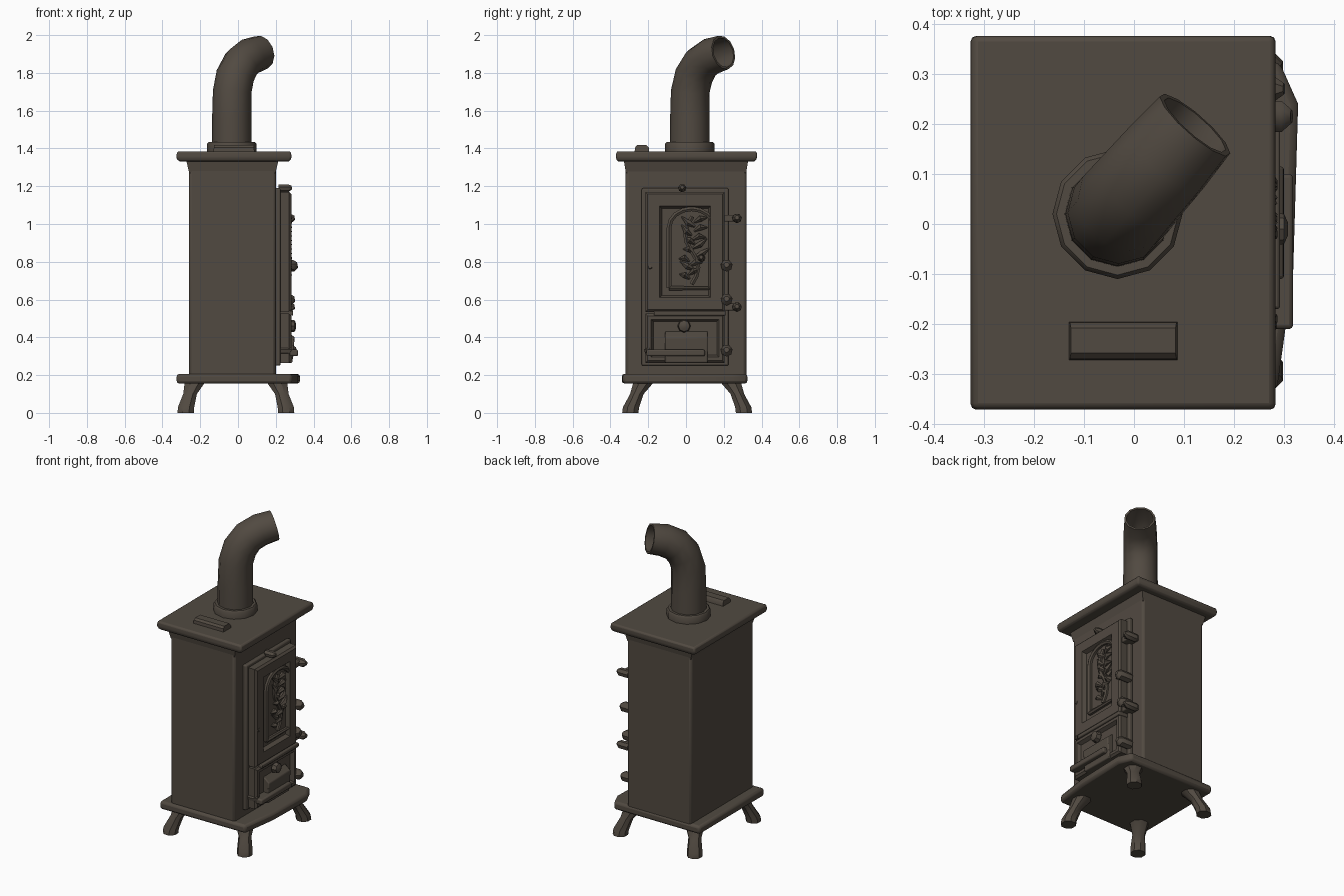
import bpy, bmesh, math, random
from mathutils import Vector

if "Cube" in bpy.data.objects:
    bpy.data.objects.remove(bpy.data.objects["Cube"])

random.seed(4)
iron = bpy.data.materials.new("dark_cast_iron")
iron.diffuse_color = (0.083, 0.068, 0.053, 1)
iron.use_nodes = True
iron.node_tree.nodes["Principled BSDF"].inputs["Base Color"].default_value = iron.diffuse_color


def finish(name, bm, bevel=0.0, segments=2, angle=40):
    bmesh.ops.recalc_face_normals(bm, faces=bm.faces)
    mesh = bpy.data.meshes.new(name)
    bm.to_mesh(mesh)
    bm.free()
    ob = bpy.data.objects.new(name, mesh)
    bpy.context.collection.objects.link(ob)
    mesh.materials.append(iron)
    if bevel:
        mod = ob.modifiers.new("Bevel", 'BEVEL')
        mod.width, mod.segments = bevel, segments
    bpy.ops.object.select_all(action='DESELECT')
    ob.select_set(True)
    bpy.context.view_layer.objects.active = ob
    bpy.ops.object.shade_smooth_by_angle(angle=math.radians(angle))
    return ob


def loft(name, rings, bevel=0.0, caps=True, angle=40):
    """Skin a list of equal-length point rings."""
    bm = bmesh.new()
    vs = [[bm.verts.new(p) for p in r] for r in rings]
    n = len(vs[0])
    for a, b in zip(vs, vs[1:]):
        for i in range(n):
            j = (i + 1) % n
            bm.faces.new((a[i], a[j], b[j], b[i]))
    if caps:
        bm.faces.new(vs[0])
        bm.faces.new(vs[-1])
    return finish(name, bm, bevel, angle=angle)


def rect(x0, x1, y0, y1, z):
    return [(x0, y0, z), (x1, y0, z), (x1, y1, z), (x0, y1, z)]


def box(name, x0, x1, y0, y1, z0, z1, bevel=0.0):
    return loft(name, [rect(x0, x1, y0, y1, z0), rect(x0, x1, y0, y1, z1)], bevel)


def sweep(path, radii, n=12):
    """Circular rings along a path, square to its direction."""
    pts = [Vector(p) for p in path]
    out = []
    for i, p in enumerate(pts):
        d = (pts[min(i + 1, len(pts) - 1)] - pts[max(i - 1, 0)]).normalized()
        q = Vector((0, 0, 1)).rotation_difference(d)
        out.append([p + q @ Vector((radii[i] * math.cos(k * math.tau / n),
                                    radii[i] * math.sin(k * math.tau / n), 0))
                    for k in range(n)])
    return out


def door_frame(name, x0, x1, y0, y1, z0, z1, rim, depth):
    """Plate facing +x with a sunken panel."""
    def r(x, m):
        return [(x, y0 + m, z0 + m), (x, y1 - m, z0 + m),
                (x, y1 - m, z1 - m), (x, y0 + m, z1 - m)]
    return loft(name, [r(x0, 0), r(x1 - .012, 0), r(x1, .012), r(x1, rim),
                       r(x1 - depth, rim + .012)])


# Cabinet and the flared cornice under the lid
box("cabinet", -.26, .20, -.32, .32, .18, 1.345, .015)
loft("cornice", [rect(-.258, .198, -.318, .318, 1.27),
                 rect(-.275, .215, -.33, .33, 1.34)])

# Lid, with rounded edges
loft("lid", [rect(-.31, .272, -.362, .365, 1.33), rect(-.328, .284, -.372, .376, 1.348),
             rect(-.322, .28, -.368, .375, 1.385)], .012)

# Base plate, wider towards the back right
base = [(-.325, -.34), (.285, -.335), (.318, -.1), (.328, .24), (.29, .325), (-.325, .325)]
loft("base_plate", [[(x, y, z) for x, y in base] for z in (.155, .207)], .015)

# Splayed legs with a flared foot
for name, sx, sy in (("leg_front_left", -1, -1), ("leg_front_right", 1, -1),
                     ("leg_back_left", -1, 1), ("leg_back_right", 1, 1)):
    rings = []
    for z, cx, cy, h in ((0, .255, .307, .043), (.03, .253, .303, .043),
                         (.10, .232, .272, .036), (.165, .205, .235, .055)):
        if sx < 0:
            cx += .022
        if sy < 0:
            cy -= .012
        rings.append([(sx * cx + h * math.cos((k + .5) * math.tau / 8) * 1.08,
                       sy * cy + h * math.sin((k + .5) * math.tau / 8) * 1.08, z)
                      for k in range(8)])
    loft(name, rings)

# Flue collar and bent, open flue pipe
collar = sweep([(-.033, .02, 1.38), (-.033, .02, 1.425), (-.033, .02, 1.435),
                (-.033, .02, 1.435)], [.13, .13, .122, .10])
loft("flue_collar", collar)
path = [(-.033, .02, 1.40), (-.033, .02, 1.56), (-.031, .022, 1.70), (-.015, .042, 1.785),
        (.018, .08, 1.85), (.065, .133, 1.888), (.122, .198, 1.908)]
outer = sweep(path, [.106, .104, .102, .102, .1, .098, .092])
inner = sweep(path[3:], [.085, .085, .083, .08])[::-1]
loft("flue_pipe", outer + inner)

# Raised cover on the lid
loft("lid_cover", [rect(-.13, .087, -.272, -.195, 1.38),
                   rect(-.128, .085, -.27, -.197, 1.405),
                   rect(-.126, .083, -.258, -.208, 1.417)])

# Doors on the right side
box("door_surround", .195, .225, -.235, .225, .25, 1.19, .008)
door_frame("fire_door", .22, .282, -.215, .205, .535, 1.17, .075, .025)
door_frame("ash_door", .22, .282, -.215, .205, .265, .525, .03, .022)
box("door_divider", .22, .292, -.17, .21, .515, .54, .006)

# Arched moulding round the window
arch = [(.265, -.09, .66)] + [
    (.265, .03 - .12 * math.cos(t * math.pi / 8), .98 + .10 * math.sin(t * math.pi / 8))
    for t in range(9)] + [(.265, .15, .66), (.265, -.09, .66)]
loft("window_moulding", sweep(arch, [.014] * len(arch), 6))

# Cast leaf relief in the window: a stem with leaves and scattered buds
stem = [(.262, .03 + .035 * math.sin(i * .8), .68 + i * .045) for i in range(9)]
loft("relief_stem", sweep(stem, [.013] * 9, 6))
for i in range(14):
    side = 1 if i % 2 else -1
    z = .71 + .023 * i
    y = .03 + random.uniform(-.02, .02)
    w = random.uniform(.05, .085)
    leaf = [(.258, y, z), (.27, y + side * w * .5, z + .02),
            (.262, y + side * w, z + random.uniform(.0, .06))]
    loft("relief_leaf", sweep(leaf, [.006, .017, .003], 5))

# Ash drawer pull and its sill
box("ash_sill", .22, .318, -.21, .10, .30, .335, .008)
loft("ash_drawer", [[(.25, -.11, .265), (.288, -.11, .265), (.30, -.11, .40), (.25, -.11, .44)],
                    [(.25, .115, .265), (.288, .115, .265), (.30, .115, .40), (.25, .115, .44)]],
     .006)
loft("ash_knob", sweep([(.27, -.01, .46), (.30, -.01, .46), (.308, -.01, .46)],
                       [.035, .03, .012], 8))


# Hinges and latches along the door edges
def lug(name, y, z, x=.29, size=.026):
    pts = [(.215, y, z), (x - .02, y, z), (x, y, z + .004)]
    loft(name, sweep(pts, [size, size, size * .45], 7))


for z in (1.03, .56):
    box("hinge_strap", .20, .265, .19, .285, z - .018, z + .018, .006)
    lug("hinge_pin", .27, z, .30, .026)
for z, x in ((.78, .315), (.60, .30), (.33, .31)):
    lug("door_latch", .215, z, x, .032)
for y, z in ((-.20, .33), (-.19, .77), (-.02, 1.19), (.08, .82)):
    lug("door_boss", y, z, .285, .022)
